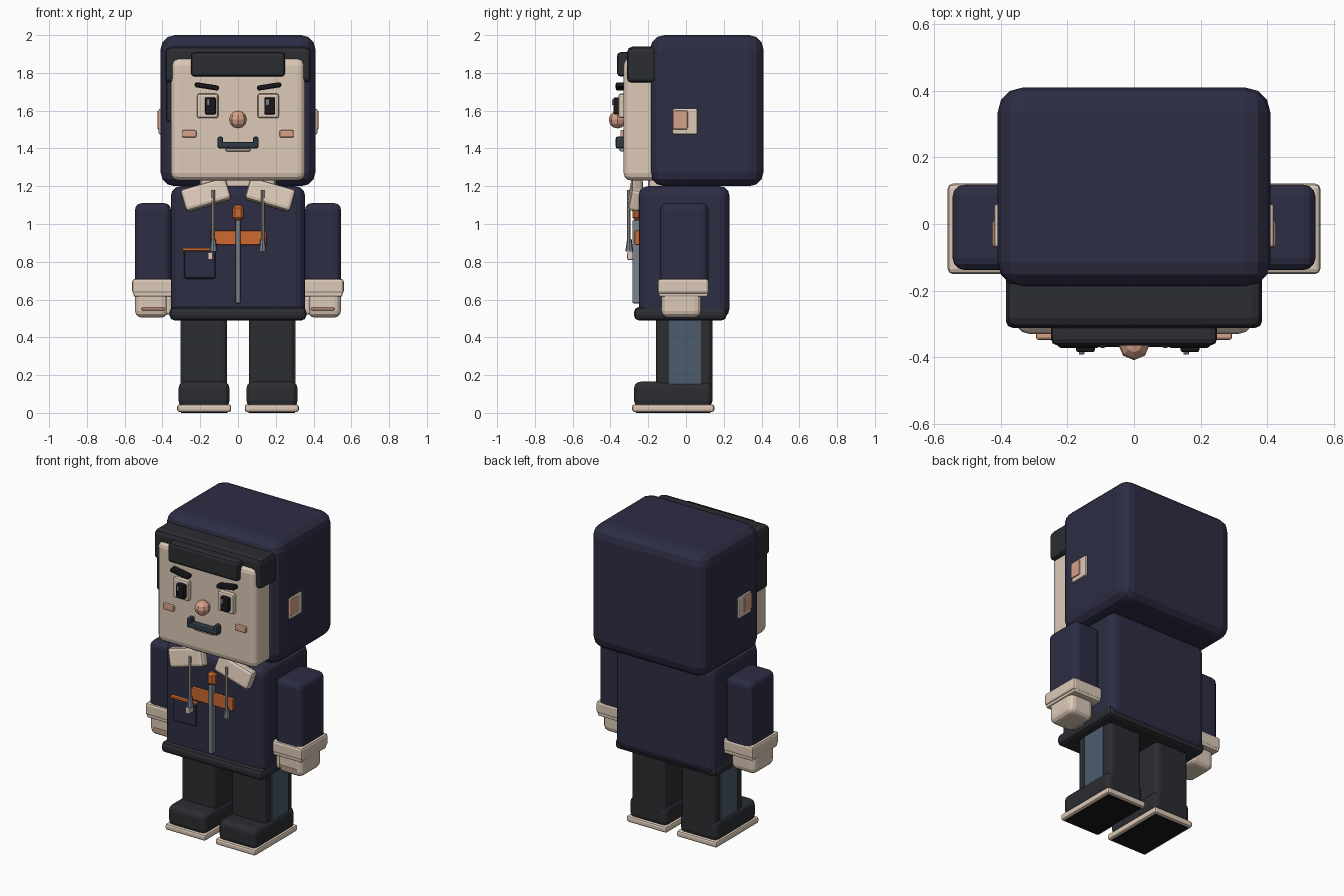
import bpy, bmesh, math
from mathutils import Vector, Matrix

cube = bpy.data.objects.get("Cube")
if cube:
    bpy.data.objects.remove(cube, do_unlink=True)


def material(name, *rgb):
    mat = bpy.data.materials.new(name)
    mat.use_nodes = True
    colour = (*rgb, 1)
    mat.diffuse_color = colour
    mat.node_tree.nodes["Principled BSDF"].inputs["Base Color"].default_value = colour
    return mat


navy = material("navy cloth", .026, .026, .058)
cream = material("cream", .72, .59, .48)
charcoal = material("charcoal", .024, .026, .031)
black = material("black", .009, .009, .011)
orange = material("orange", .62, .14, .03)
pink = material("pink skin", .67, .36, .25)
steel = material("steel grey", .2, .23, .27)
slate = material("slate blue", .075, .105, .15)
ink = material("dark ink blue", .03, .042, .062)
cord = material("cord beige", .36, .32, .28)

parts = []


def finish(name, bm, mat):
    mesh = bpy.data.meshes.new(name)
    bm.to_mesh(mesh)
    bm.free()
    mesh.materials.append(mat)
    obj = bpy.data.objects.new(name, mesh)
    bpy.context.collection.objects.link(obj)
    parts.append(obj)
    return obj


def box(name, mat, x, y, z, bevel=0, segments=2, tilt=0, lean=0):
    """Rounded box from (low, high) ranges; tilt turns about y, lean about x."""
    low, high = Vector((x[0], y[0], z[0])), Vector((x[1], y[1], z[1]))
    bm = bmesh.new()
    bmesh.ops.create_cube(bm, size=1)
    bmesh.ops.scale(bm, vec=high - low, verts=bm.verts)
    if bevel:
        bmesh.ops.bevel(bm, geom=list(bm.edges), offset=bevel, segments=segments,
                        profile=.5, affect='EDGES', clamp_overlap=True)
    turn = Matrix.Rotation(math.radians(tilt), 4, 'Y') @ Matrix.Rotation(math.radians(lean), 4, 'X')
    bm.transform(Matrix.Translation((low + high) / 2) @ turn)
    return finish(name, bm, mat)


def pair(name, mat, x, y, z, bevel=0, segments=2, tilt=0, lean=0):
    """A box on the model's left (+x) and its mirror on the right."""
    box("left_" + name, mat, x, y, z, bevel, segments, tilt, lean)
    box("right_" + name, mat, (-x[1], -x[0]), y, z, bevel, segments, -tilt, lean)


def rod(name, mat, x, y, z, radius, top_radius=None, sides=8):
    bm = bmesh.new()
    bmesh.ops.create_cone(bm, cap_ends=True, segments=sides, radius1=radius,
                          radius2=radius if top_radius is None else top_radius,
                          depth=z[1] - z[0])
    bm.transform(Matrix.Translation((x, y, sum(z) / 2)))
    return finish(name, bm, mat)


# Head: hood, face and hair
box("hood", navy, (-.41, .41), (-.19, .41), (1.2, 2), .075, 3)
box("face", cream, (-.355, .355), (-.33, -.1), (1.23, 1.88), .04, 3)
box("hair_band", charcoal, (-.385, .385), (-.312, -.15), (1.8, 1.94), .03)
box("fringe", charcoal, (-.25, .25), (-.365, -.28), (1.78, 1.91), .02)
pair("hair_lock", charcoal, (.32, .385), (-.312, -.15), (1.75, 1.93), .02)
box("right_sideburn", charcoal, (-.38, -.33), (-.29, -.17), (1.54, 1.8), .012)

# Ears
pair("ear", cream, (.38, .42), (-.07, .06), (1.475, 1.61), .008)
pair("inner_ear", pink, (.4, .427), (-.07, .01), (1.5, 1.6), .008)

# Eyes: both pupils look slightly to the model's left
pair("eye_plate", cream, (.104, .217), (-.358, -.32), (1.56, 1.69), .012)
for side, x in (("left", .168), ("right", -.146)):
    box(side + "_pupil", black, (x - .029, x + .029), (-.385, -.35), (1.58, 1.67), .008)
    box(side + "_eye_glint", steel, (x - .02, x - .003), (-.392, -.38), (1.63, 1.66), .003)
pair("eyebrow", black, (.1, .23), (-.372, -.32), (1.715, 1.742), .01, tilt=-9)

# Nose, cheeks and mouth
bm = bmesh.new()
bmesh.ops.create_uvsphere(bm, u_segments=8, v_segments=6, radius=.047)
bm.transform(Matrix.Translation((0, -.362, 1.553)))
finish("nose", bm, pink)
pair("cheek", pink, (.22, .295), (-.348, -.32), (1.458, 1.497), .008)
box("mouth", ink, (-.105, .105), (-.37, -.32), (1.4, 1.434), .01)
pair("mouth_corner", ink, (.08, .108), (-.372, -.32), (1.4, 1.463), .01)
box("lower_lip", cord, (-.065, .065), (-.352, -.32), (1.385, 1.402), .005)

# Jacket body
box("torso", navy, (-.355, .355), (-.25, .23), (.5, 1.2), .05, 3)
box("hem", charcoal, (-.362, .362), (-.275, .215), (.49, .56), .025)
box("neck", cream, (-.2, .2), (-.2, .1), (1.15, 1.26), .02)
pair("collar", cream, (.045, .295), (-.298, -.235), (1.095, 1.215), .018, tilt=16, lean=-10)

# Zip, chest stripe and pocket
box("chest_stripe", orange, (-.145, .15), (-.272, -.24), (.89, .965), .005)
box("zip", steel, (-.013, .013), (-.284, -.24), (.58, 1.02), .006)
box("zip_pull", orange, (-.029, .029), (-.284, -.24), (1.02, 1.1), .014, 1)
box("pocket", navy, (-.285, -.118), (-.263, -.24), (.71, .865), .012)
box("pocket_trim", orange, (-.295, -.11), (-.272, -.24), (.858, .873), .004)
box("pocket_tab", cream, (-.16, -.132), (-.312, -.26), (.81, .85), .006)

# Drawstrings
for side, x in (("left", .13), ("right", -.13)):
    rod(side + "_drawstring", cord, x, -.303, (.9, 1.18), .009)
    rod(side + "_drawstring_tip", steel, x, -.3, (.855, .92), .021, .012)

# Arms, cuffs and hands
pair("sleeve", navy, (.355, .545), (-.138, .118), (.66, 1.11), .035, 3)
pair("cuff", cream, (.338, .56), (-.15, .121), (.63, .71), .015)
pair("cuff_ridge", cream, (.345, .552), (-.144, .116), (.615, .645), .008)
pair("hand", cream, (.37, .545), (-.13, .08), (.505, .66), .035, 3)
pair("thumb", cream, (.35, .385), (-.12, -.02), (.52, .62), .014)
pair("finger_line", pink, (.385, .51), (-.136, -.11), (.543, .557), .004)

# Trousers with side panels
pair("trouser_leg", charcoal, (.057, .3), (-.16, .14), (.1, .52), .03, 3)
pair("side_panel", slate, (.28, .305), (-.09, .08), (.14, .49), .003)

# Shoes
pair("shoe", charcoal, (.045, .315), (-.275, .14), (.03, .165), .035, 3)
pair("sole", cream, (.036, .322), (-.285, .15), (.005, .045), .012)
pair("tread", black, (.055, .303), (-.265, .13), (0, .01))

# Smooth the rounded edges, keep the corners sharp
for obj in bpy.context.view_layer.objects:
    obj.select_set(obj in parts)
bpy.context.view_layer.objects.active = parts[0]
bpy.ops.object.shade_smooth_by_angle(angle=math.radians(46))
for obj in parts:
    obj.select_set(False)
